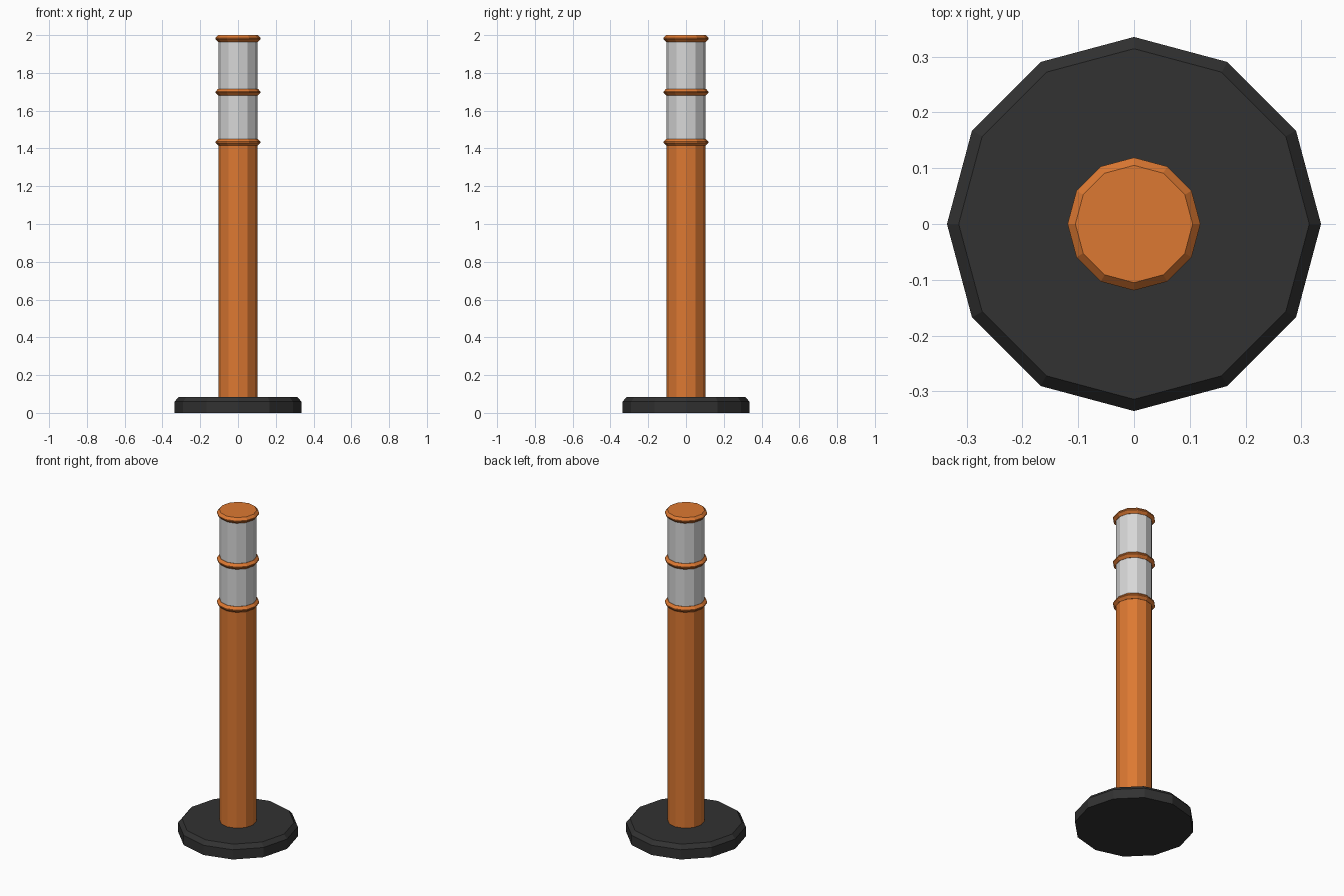
import bpy, bmesh, math

if "Cube" in bpy.data.objects:
    bpy.data.objects.remove(bpy.data.objects["Cube"])

SIDES = 12


def material(name, rgb):
    m = bpy.data.materials.new(name)
    m.diffuse_color = (*rgb, 1.0)
    m.use_nodes = True
    m.node_tree.nodes["Principled BSDF"].inputs["Base Color"].default_value = m.diffuse_color
    return m


orange = material("orange plastic", (0.72, 0.19, 0.032))
silver = material("reflective silver", (0.68, 0.68, 0.68))
black = material("black rubber", (0.032, 0.032, 0.032))


def lathe(name, profile, mat):
    """Closed 12-sided solid from (radius, z) points, bottom to top."""
    bm = bmesh.new()
    rings = []
    for r, z in profile:
        rings.append([bm.verts.new((r * math.cos(i * math.tau / SIDES),
                                    r * math.sin(i * math.tau / SIDES), z))
                      for i in range(SIDES)])
    for a, b in zip(rings, rings[1:]):
        for i in range(SIDES):
            j = (i + 1) % SIDES
            bm.faces.new((a[i], a[j], b[j], b[i]))
    bm.faces.new(rings[0][::-1])
    bm.faces.new(rings[-1])
    mesh = bpy.data.meshes.new(name)
    bm.to_mesh(mesh)
    bm.free()
    mesh.materials.append(mat)
    ob = bpy.data.objects.new(name, mesh)
    bpy.context.collection.objects.link(ob)
    return ob


# Weighted base with bevelled top edge
lathe("base", [(0.335, 0), (0.335, 0.06), (0.314, 0.085)], black)

# Post and the two reflective bands
R = 0.103
lathe("post", [(R, 0.085), (R, 1.433)], orange)
lathe("lower_reflective_band", [(R, 1.433), (R, 1.698)], silver)
lathe("upper_reflective_band", [(R, 1.698), (R, 1.98)], silver)

# Raised collars around the bands and the cap
for name, z in (("lower_collar", 1.433), ("middle_collar", 1.698), ("top_cap", 1.982)):
    lathe(name, [(0.104, z - 0.018), (0.119, z - 0.003),
                 (0.119, z + 0.003), (0.105, z + 0.018)], orange)
